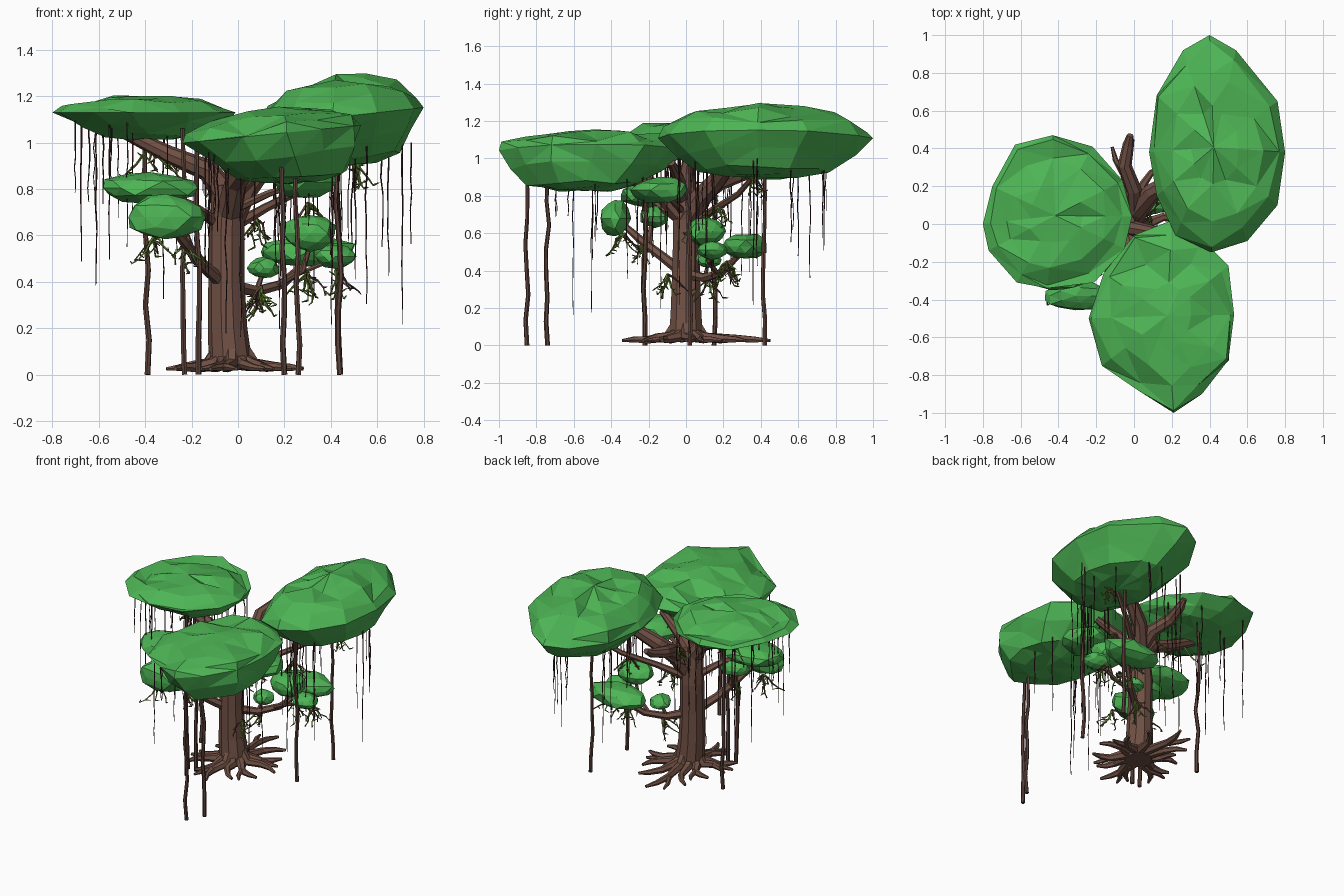
import bpy, bmesh, math, random
from mathutils import Vector

random.seed(7)
rnd = random.uniform
cube = bpy.data.objects.get("Cube")
if cube:
    bpy.data.objects.remove(cube)


def material(name, rgb):
    m = bpy.data.materials.new(name)
    m.use_nodes = True
    m.diffuse_color = (*rgb, 1)
    m.node_tree.nodes["Principled BSDF"].inputs["Base Color"].default_value = (*rgb, 1)
    return m


LEAF = material("leaf_green", (0.075, 0.46, 0.09))
BARK = material("bark_brown", (0.165, 0.082, 0.06))
AERIAL = material("aerial_root_brown", (0.11, 0.055, 0.042))
VINE = material("dark_vine", (0.06, 0.02, 0.022))
MOSS = material("moss_green", (0.13, 0.22, 0.035))


def link(name, mesh, mat):
    obj = bpy.data.objects.new(name, mesh)
    mesh.materials.clear()
    mesh.materials.append(mat)
    bpy.context.collection.objects.link(obj)
    return obj


def tubes(name, paths, mat, res=1):
    """Sweep faceted tubes; each path is a list of (point, radius)."""
    curve = bpy.data.curves.new(name, 'CURVE')
    curve.dimensions = '3D'
    curve.bevel_depth = 1.0
    curve.bevel_resolution = res
    curve.use_fill_caps = True
    for path in paths:
        s = curve.splines.new('POLY')
        s.points.add(len(path) - 1)
        s.use_smooth = False
        for p, (co, r) in zip(s.points, path):
            p.co = (*co, 1)
            p.radius = r
    temp = bpy.data.objects.new(name + "_path", curve)
    bpy.context.collection.objects.link(temp)
    dg = bpy.context.evaluated_depsgraph_get()
    mesh = bpy.data.meshes.new_from_object(temp.evaluated_get(dg))
    bpy.data.objects.remove(temp)
    for f in mesh.polygons:
        f.use_smooth = False
    return link(name, mesh, mat)


def wobble(start, end, r0, r1, steps, amount):
    """Slightly crooked path between two points."""
    a, b = Vector(start), Vector(end)
    path = []
    for i in range(steps + 1):
        t = i / steps
        off = Vector((rnd(-1, 1), rnd(-1, 1), 0)) * amount * (0 < i < steps)
        path.append((a.lerp(b, t) + off, r0 + (r1 - r0) * t))
    return path


# Faceted lens-shaped cushion built from a rim outline
RINGS = [(0.32, -0.96), (0.6, -0.85), (0.84, -0.45), (1, 0),
         (0.92, 0.4), (0.68, 0.72), (0.36, 0.88)]


def canopy(name, outline, rim_z, top, bottom, slope, keel):
    c = sum((Vector(p) for p in outline), Vector((0, 0))) / len(outline)
    keel = Vector(keel)
    bm = bmesh.new()
    rings = []
    for s, k in RINGS:
        ring = []
        for o in outline:
            rim = s == 1
            p = c + (Vector(o) - c) * (s if rim else s * rnd(0.92, 1.06))
            z = rim_z + slope * (p.x - c.x) + k * (top - rim_z if k > 0 else rim_z - bottom)
            if k < 0:
                p -= keel * k
            if not rim:
                z += rnd(-0.015, 0.012) - 0.035 * (random.random() < 0.15) * (k > 0)
            ring.append(bm.verts.new((p.x, p.y, z)))
        rings.append(ring)
    n = len(outline)
    low = bm.verts.new((*(c + keel), bottom))
    high = bm.verts.new((*c, top))
    for i in range(n):
        j = (i + 1) % n
        bm.faces.new((low, rings[0][j], rings[0][i]))
        bm.faces.new((high, rings[-1][i], rings[-1][j]))
        for a, b in zip(rings, rings[1:]):
            bm.faces.new((a[i], a[j], b[j], b[i]))
    bmesh.ops.triangulate(bm, faces=bm.faces[:])
    bmesh.ops.recalc_face_normals(bm, faces=bm.faces[:])
    mesh = bpy.data.meshes.new(name)
    bm.to_mesh(mesh)
    bm.free()
    link(name, mesh, LEAF)


LEFT_RIM = [(-.8, 0), (-.75, .2), (-.63, .42), (-.43, .47), (-.22, .41), (-.06, .23),
            (-.01, .04), (-.05, -.13), (-.21, -.31), (-.46, -.34), (-.62, -.31), (-.77, -.14)]
BACK_RIM = [(.08, .38), (.12, .68), (.26, .92), (.4, 1), (.54, .92), (.76, .65),
            (.8, .38), (.76, .1), (.6, -.09), (.41, -.15), (.22, -.06), (.12, .15)]
FRONT_RIM = [(.2, .02), (.36, -.08), (.5, -.22), (.53, -.48), (.5, -.72), (.36, -.9),
             (.21, -1), (.02, -.88), (-.17, -.75), (-.24, -.5), (-.16, -.26), (0, -.06)]
canopy("side_canopy", LEFT_RIM, 1.13, 1.2, 1.02, 0, (.07, 0))
canopy("back_canopy", BACK_RIM, 1.11, 1.295, 0.9, 0.11, (.05, 0))
canopy("front_canopy", FRONT_RIM, 1.04, 1.155, 0.83, 0.1, (.09, -.06))


# Small foliage clumps on the lower branches
def clump(name, centre, size):
    bm = bmesh.new()
    bmesh.ops.create_icosphere(bm, subdivisions=2, radius=1)
    for v in bm.verts:
        v.co *= rnd(0.9, 1.1)
        v.co = Vector(centre) + Vector(a * b for a, b in zip(v.co, size))
    mesh = bpy.data.meshes.new(name)
    bm.to_mesh(mesh)
    bm.free()
    link(name, mesh, LEAF)


CLUMPS = [((-.38, -.2, .805), (.21, .16, .065)), ((-.31, -.38, .68), (.17, .08, .1)),
          ((-.26, -.17, .69), (.1, .08, .06)), ((.29, -.14, .83), (.13, .15, .07)),
          ((.31, .11, .61), (.12, .11, .075)), ((.3, .32, .53), (.21, .12, .07)),
          ((.11, .12, .46), (.07, .07, .045)), ((.42, .14, .51), (.09, .08, .05))]
for i, (centre, size) in enumerate(CLUMPS):
    clump(f"foliage_clump_{i + 1}", centre, size)

# Trunk
tubes("trunk", [[((-.035, 0, .02), .09), ((-.035, 0, .08), .092), ((-.045, 0, .2), .085),
                 ((-.05, 0, .4), .078), ((-.05, .005, .6), .077), ((-.045, 0, .72), .074),
                 ((-.05, -.005, .82), .06)]], BARK, 3)

# Heavy boughs and lower branches
tubes("boughs", [
    [((-.04, 0, .76), .06), ((-.13, 0, .88), .048), ((-.3, .01, .95), .038), ((-.52, .02, 1.06), .026)],
    [((-.04, 0, .66), .066), ((.02, .08, .79), .058), ((.1, .17, .89), .05), ((.28, .27, 1.02), .035)],
    [((-.04, -.02, .7), .06), ((-.01, -.14, .83), .05), ((.05, -.3, .91), .042), ((.12, -.46, 1.0), .03)],
    [((0, .07, .79), .045), ((0, .18, .87), .042), ((-.05, .31, .92), .038),
     ((-.03, .42, .95), .03), ((-.02, .47, .98), .018)],
    [((-.03, -.02, .78), .045), ((.09, -.04, .89), .034), ((.24, -.08, .98), .022)]], BARK, 2)
tubes("lower_branches", [
    [((-.07, -.03, .4), .03), ((-.15, -.12, .47), .026), ((-.23, -.25, .57), .022), ((-.31, -.36, .67), .014)],
    [((-.2, -.2, .53), .018), ((-.25, -.18, .68), .012)],
    [((-.1, -.02, .66), .025), ((-.2, -.12, .73), .02), ((-.36, -.21, .8), .014)],
    [((-.02, .02, .38), .03), ((.08, .1, .36), .024), ((.19, .19, .39), .021), ((.31, .3, .5), .014)],
    [((.16, .17, .38), .015), ((.28, .12, .45), .013), ((.32, .11, .6), .01)],
    [((.08, .1, .36), .013), ((.11, .12, .45), .009)],
    [((.25, .14, .43), .011), ((.42, .14, .5), .008)],
    [((-.02, .04, .64), .026), ((.12, .14, .72), .02), ((.3, .28, .81), .016), ((.5, .4, .95), .012)],
    [((0, -.02, .72), .02), ((.13, -.08, .78), .016), ((.28, -.14, .83), .01)]], BARK)

# Spreading surface roots with forks: angle in degrees and reach
ROOTS = [(2, .31), (38, .3), (62, .36), (88, .45), (118, .33), (150, .25), (183, .26),
         (215, .3), (245, .28), (272, .34), (300, .27), (332, .29)]
root_paths = []
for i, (angle, reach) in enumerate(ROOTS):
    a = math.radians(angle)
    d = Vector((math.cos(a), math.sin(a), 0))
    side = Vector((-d.y, d.x, 0)) * random.choice((-1, 1))

    def spot(out, across, z):
        return Vector((-.03, 0, z)) + d * out + side * across

    root_paths.append([(spot(.05, 0, .07 + .05 * (i % 3 == 0)), .03), (spot(.1, 0, .045), .03),
                       (spot(reach * .6, .03, rnd(.03, .045)), .022),
                       (spot(reach * .82, .02, .032), .017), (spot(reach, -.01, .026), .009)])
    if i % 2:
        root_paths.append([(spot(reach * .55, .025, .035), .019), (spot(reach * .75, .08, .03), .015),
                           (spot(reach * .9, .1, .025), .008)])
tubes("surface_roots", root_paths, BARK)

# Aerial roots that reach the ground
POSTS = [(-.39, .15, 1.05), (-.23, -.22, 1.06), (-.17, -.22, 1.06), (.44, .02, 1.0),
         (.44, .42, .95), (.2, -.85, .95), (.26, -.74, .9)]
tubes("aerial_roots", [wobble((x, y, 0), (x - .01, y, z), .013, .01, 7, .009)
                       for x, y, z in POSTS], AERIAL)

# Thin vines hanging below the canopies
vines = []
for rim, z, count in ((LEFT_RIM, 1.1, 24), (BACK_RIM, 1.0, 24), (FRONT_RIM, .96, 16)):
    c = sum((Vector(p) for p in rim), Vector((0, 0))) / len(rim)
    for _ in range(count):
        p = c + (Vector(random.choice(rim)) - c) * rnd(.5, .9)
        p += Vector((rnd(-.03, .03), rnd(-.03, .03)))
        vines.append(wobble((p.x, p.y, z), (p.x, p.y, z - rnd(.25, .8)), .004, .002, 6, .005))
tubes("hanging_vines", vines, VINE, 0)

# Mossy and bare twigs around the branches
TUFTS = [(.1, -.1, .38), (.1, .12, .36), (.3, .22, .44), (.42, .22, .45), (.5, .37, .92),
         (.3, .18, .74), (.08, .06, .67), (-.36, -.33, .6), (-.24, -.22, .56), (-.38, .02, .98),
         (-.04, .14, .88)]
moss, bare = [], []
for tuft in TUFTS:
    for k in range(6):
        p, path = Vector(tuft), []
        target = bare if k % 3 == 2 else moss
        drift = Vector((rnd(-.025, .025), rnd(-.025, .025), -.028))
        for step in range(5):
            path.append((p.copy(), .007 - step * .001))
            if step:
                spur = p + Vector((rnd(-.03, .03), rnd(-.03, .03), rnd(-.02, .02)))
                target.append([(p.copy(), .005), (spur, .002)])
            p = p + drift + Vector((rnd(-.015, .015), rnd(-.015, .015), rnd(-.012, .015)))
        target.append(path)
tubes("moss_twigs", moss, MOSS, 0)
tubes("bare_twigs", bare, AERIAL, 0)
